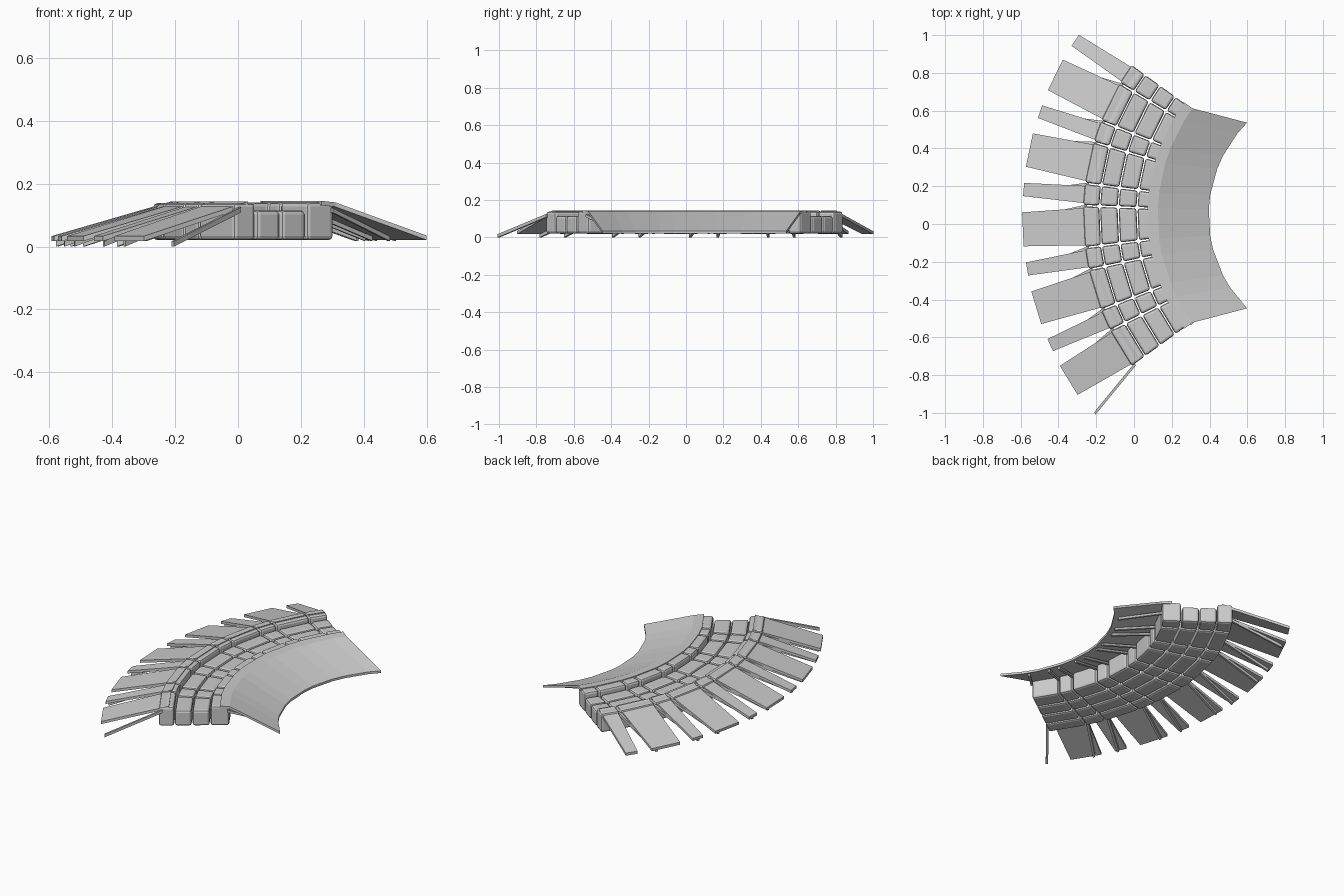
import bpy, bmesh, math
from mathutils import Vector

if "Cube" in bpy.data.objects:
    bpy.data.objects.remove(bpy.data.objects["Cube"])

CX, CY = 1.09, 0.045          # centre of the arc
HALF, SHORT, LONG = 36.0, 5.0, 9.4


def P(r, deg, z, side=0.0):
    """Point at radius r and angle deg, moved sideways by side."""
    a = math.radians(deg)
    return Vector((CX - r * math.cos(a) + side * math.sin(a),
                   CY + r * math.sin(a) + side * math.cos(a), z))


def hexa(bm, lo, hi):
    """Solid between two quads."""
    a = [bm.verts.new(p) for p in lo]
    b = [bm.verts.new(p) for p in hi]
    bm.faces.new(a[::-1])
    bm.faces.new(b)
    for i in range(4):
        j = (i + 1) % 4
        bm.faces.new((a[i], a[j], b[j], b[i]))


def finish(bm, name, bevel=0.0):
    bmesh.ops.recalc_face_normals(bm, faces=bm.faces)
    if bevel:
        bmesh.ops.bevel(bm, geom=bm.edges[:], offset=bevel, segments=2,
                        profile=0.5, affect='EDGES', clamp_overlap=True)
    me = bpy.data.meshes.new(name)
    bm.to_mesh(me)
    bm.free()
    ob = bpy.data.objects.new(name, me)
    bpy.context.collection.objects.link(ob)
    return ob


def cells(short_first):
    """Alternating short and long spans along the arc, from +y to -y."""
    t, out, short = HALF, [], short_first
    for _ in range(10):
        w = SHORT if short else LONG
        out.append((t, t - w, short))
        t, short = t - w, not short
    return out


# four rows of rounded bricks
rows = [("outer_bricks", 1.36, 1.275, 0.138), ("upper_bricks", 1.27, 1.178, 0.115),
        ("lower_bricks", 1.172, 1.078, 0.115), ("inner_bricks", 1.072, 0.968, 0.14)]
for name, r1, r0, top in rows:
    bm = bmesh.new()
    for a, b, s in cells(True):
        g = math.degrees(0.004 / r1)
        ring = [(r0, a - g), (r1, a - g), (r1, b + g), (r0, b + g)]
        hexa(bm, [P(r, d, 0.02) for r, d in ring], [P(r, d, top) for r, d in ring])
    finish(bm, name, 0.013)


# sloping slab between two radii, tapering from w0 to w1
def slab(bm, deg, r0, z0, w0, r1, z1, w1, t, shift=0.0):
    def end(r, z, w, sh):
        return [P(r, deg, z, sh + w / 2), P(r, deg, z, sh - w / 2),
                P(r, deg, z - t, sh - w / 2), P(r, deg, z - t, sh + w / 2)]
    hexa(bm, end(r0, z0, w0, 0), end(r1, z1, w1, shift))


# outer planks
bm = bmesh.new()
for a, b, s in cells(True):
    slab(bm, (a + b) / 2, 1.30, 0.143, 0.095 if s else 0.2,
         1.68, 0.033, 0.07 if s else 0.18, 0.016)
finish(bm, "outer_planks")

# inner apron, one flat strip for each brick
bm = bmesh.new()
fan = 45 / HALF
for a, b, s in cells(True):
    def ring(dz):
        return [P(1.02, a, 0.145 + dz), P(0.965, a, 0.14 + dz), P(0.695, a * fan, 0.035 + dz),
                P(0.695, b * fan, 0.035 + dz), P(0.965, b, 0.14 + dz), P(1.02, b, 0.145 + dz)]
    top = [bm.verts.new(p) for p in ring(0)]
    bot = [bm.verts.new(p) for p in ring(-0.014)]
    for q in ((0, 1, 4, 5), (1, 2, 3, 4)):
        bm.faces.new([top[i] for i in q])
        bm.faces.new([bot[i] for i in q[::-1]])
    bm.faces.new((top[2], bot[2], bot[3], top[3]))
    bm.faces.new((top[5], bot[5], bot[0], top[0]))
    for i, j in ((0, 1), (1, 2), (3, 4), (4, 5)):
        if (a == HALF and i < 2) or (b < -HALF + 0.1 and i > 2):
            bm.faces.new((top[i], bot[i], bot[j], top[j]))
bmesh.ops.remove_doubles(bm, verts=bm.verts[:], dist=1e-4)
finish(bm, "inner_apron")

# thin sticks under the planks and the apron
outer, inner = bmesh.new(), bmesh.new()
for a, b, s in cells(True):
    slab(outer, b, 1.34, 0.125, 0.014, 1.665, 0.017, 0.014, 0.017, -0.085)
    slab(inner, b, 0.98, 0.122, 0.014, 0.72, 0.032, 0.014, 0.014, 0.05)
finish(outer, "outer_sticks")
finish(inner, "inner_sticks")
